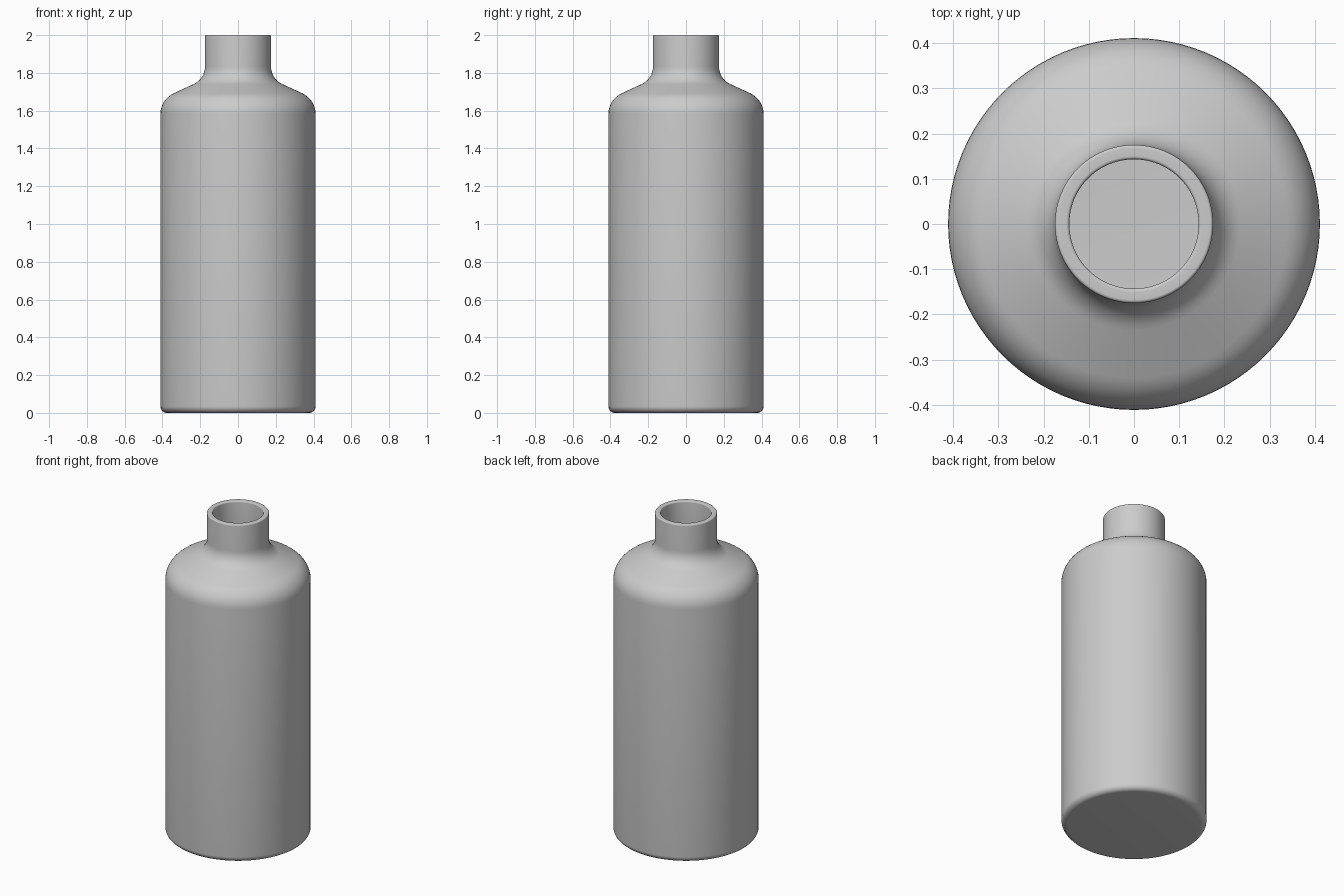
import bpy, bmesh, math
from mathutils import Vector, Matrix

if "Cube" in bpy.data.objects:
    bpy.data.objects.remove(bpy.data.objects["Cube"])


def rounded(points, steps=8):
    """Round each (r, z, tangent) corner of a profile with a circular arc."""
    out = []
    for i, (r, z, t) in enumerate(points):
        c = Vector((r, z))
        if t == 0:
            out.append(c)
            continue
        d1 = (Vector(points[i - 1][:2]) - c).normalized()
        d2 = (Vector(points[i + 1][:2]) - c).normalized()
        half = d1.angle(d2) / 2
        centre = c + (d1 + d2).normalized() * t / math.cos(half)
        a, b = c + d1 * t - centre, c + d2 * t - centre
        sweep = a.angle_signed(b)
        for k in range(steps + 1):
            ang = -sweep * k / steps
            out.append(centre + Matrix.Rotation(ang, 2) @ a)
    return out


def lathe(name, profile, segments=96):
    """Revolve an (r, z) profile round the z axis."""
    bm = bmesh.new()
    vs = [bm.verts.new((p.x, 0, p.y)) for p in profile]
    es = [bm.edges.new(pair) for pair in zip(vs, vs[1:])]
    bmesh.ops.spin(bm, geom=vs + es, cent=(0, 0, 0), axis=(0, 0, 1),
                   angle=2 * math.pi, steps=segments)
    bmesh.ops.remove_doubles(bm, verts=bm.verts, dist=1e-5)
    bmesh.ops.recalc_face_normals(bm, faces=bm.faces)
    me = bpy.data.meshes.new(name)
    bm.to_mesh(me)
    bm.free()
    ob = bpy.data.objects.new(name, me)
    bpy.context.collection.objects.link(ob)
    bpy.context.view_layer.objects.active = ob
    ob.select_set(True)
    bpy.ops.object.shade_smooth_by_angle(angle=math.radians(35))
    return ob


# Hollow bottle: outside from base to lip, then back down the inside
lathe("bottle", rounded([
    (0, 0, 0),
    (0.411, 0, 0.035),         # base edge
    (0.411, 1.66, 0.078),      # shoulder
    (0.175, 1.768, 0.065),     # foot of neck
    (0.175, 2.0, 0.007),       # lip outside
    (0.143, 2.0, 0.007),       # lip inside
    (0.143, 1.747, 0.075),
    (0.378, 1.639, 0.06),
    (0.378, 0.033, 0.02),
    (0, 0.033, 0),
]))
